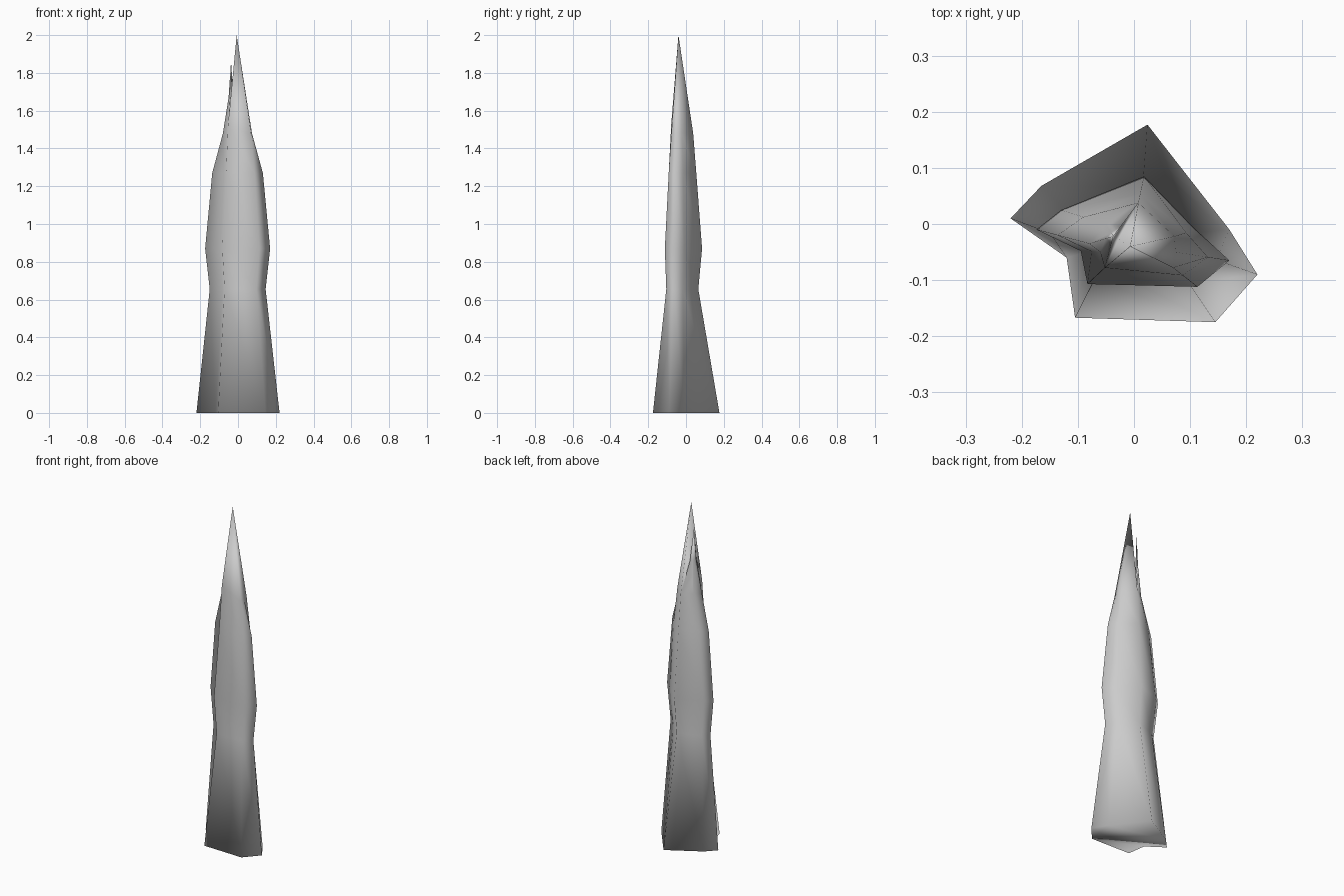
import bpy, bmesh
from mathutils import Vector

if "Cube" in bpy.data.objects:
    bpy.data.objects.remove(bpy.data.objects["Cube"])

# Outlines, clockwise from the back corner
BASE = [(.024, .177), (.17, -.01), (.22, -.09), (.145, -.175),
        (-.105, -.167), (-.12, -.06), (-.22, .01), (-.165, .068)]
WAIST_UP = [(.018, .085), (.11, -.01), (.17, -.065), (.113, -.112),
            (-.083, -.107), (-.095, -.048), (-.174, -.01), (-.13, .025)]
SHOULDER = [(.008, .038, 1.48), (.072, -.022, 1.48), (.074, -.05, 1.48), (.07, -.078, 1.47),
            (-.052, -.078, 1.53), (-.06, -.05, 1.5), (-.08, -.035, 1.48), (-.05, 0, 1.48)]
BULGE = [.65, .45, .4, .6, .65, .55, .4, .5]

bm = bmesh.new()


def ring(points):
    return [bm.verts.new(p) for p in points]


def skin(a, b):
    for i in range(len(a)):
        j = (i + 1) % len(a)
        bm.faces.new((a[i], a[j], b[j], b[i]))


def fan(loop, tip):
    for a, b in zip(loop, loop[1:]):
        bm.faces.new((a, b, tip))


# Main shaft: flared foot, pinched waist, swollen middle, shoulder
upper = [Vector((x, y, .87)) for x, y in WAIST_UP]
top = [Vector(p) for p in SHOULDER]
bulge = []
for a, b, t in zip(upper, top, BULGE):
    p = a.lerp(b, t)
    p.z = 1.27
    bulge.append(p)
rings = [ring([(x, y, 0) for x, y in BASE]),
         ring([(x * .86, y * .86 - .008, .655) for x, y in WAIST_UP]),
         ring(upper), ring(bulge), ring(top)]
for a, b in zip(rings, rings[1:]):
    skin(a, b)
bm.faces.new(rings[0])

# Main peak, with a notch on its left side
s = rings[-1]
valley = bm.verts.new((-.028, -.027, 1.6))
peak = bm.verts.new((-.007, -.04, 2))
fan([s[0], s[1], s[2], s[3], s[4], valley, s[0]], peak)

# Thin side splinter
tip_pos = Vector((-.037, -.022, 1.86))
foot = [s[4], s[5], s[6], s[7], s[0], valley]
neck = []
for v in foot:
    p = v.co.lerp(tip_pos, .7)
    p.z = 1.67
    neck.append(bm.verts.new(p))
skin(foot, neck)
fan(neck + neck[:1], bm.verts.new(tip_pos))

bmesh.ops.recalc_face_normals(bm, faces=bm.faces)
for f in bm.faces:
    f.smooth = True
me = bpy.data.meshes.new("rock_spire")
bm.to_mesh(me)
bm.free()
ob = bpy.data.objects.new("rock_spire", me)
bpy.context.collection.objects.link(ob)
